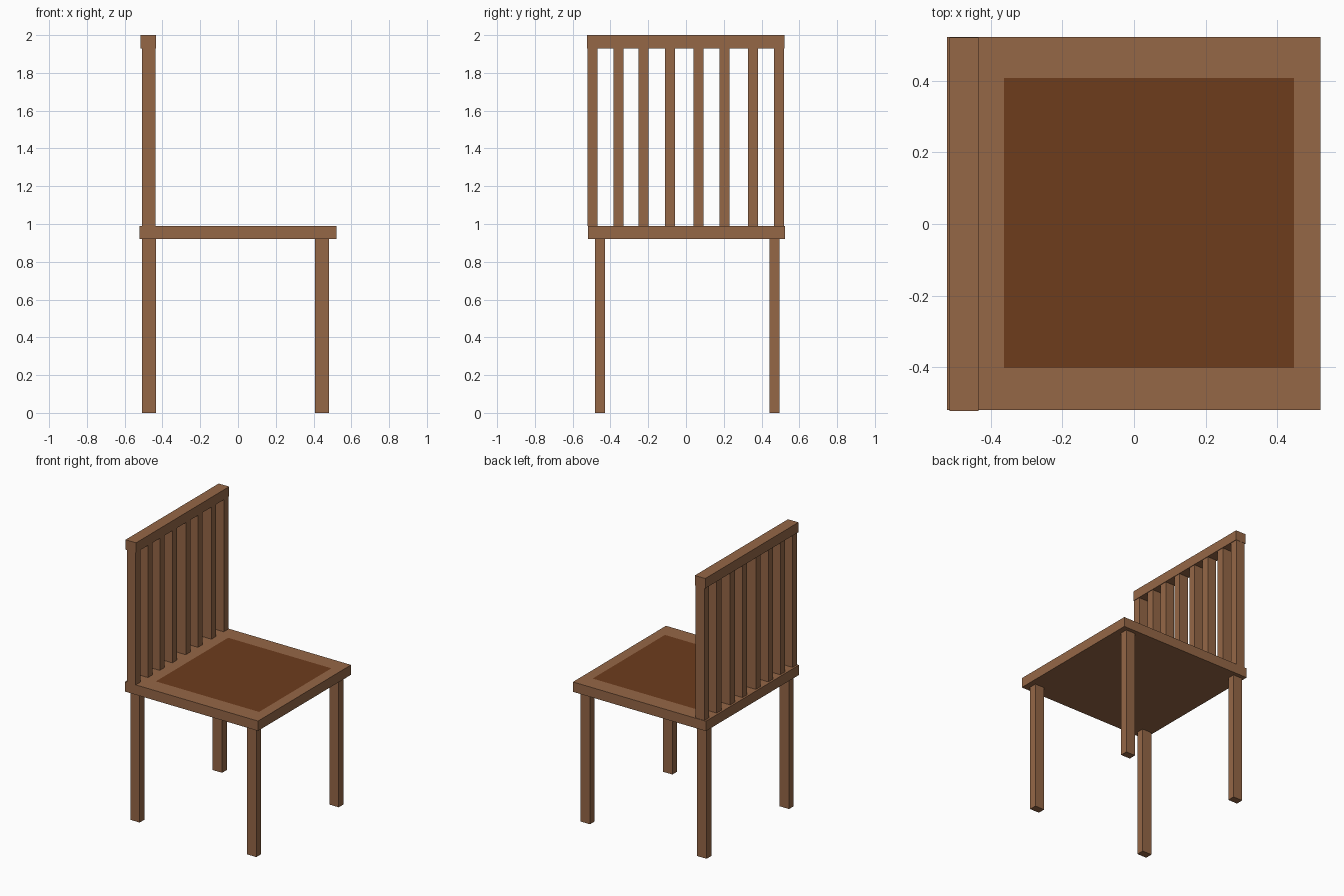
import bpy, bmesh

if "Cube" in bpy.data.objects:
    bpy.data.objects.remove(bpy.data.objects["Cube"])


def material(name, rgb):
    m = bpy.data.materials.new(name)
    m.diffuse_color = (*rgb, 1)
    m.use_nodes = True
    m.node_tree.nodes["Principled BSDF"].inputs["Base Color"].default_value = m.diffuse_color
    return m


wood = material("light_wood", (0.30, 0.135, 0.062))
dark = material("dark_panel", (0.155, 0.045, 0.012))


def box(name, x, y, z):
    """Box from (min, max) ranges on each axis."""
    bm = bmesh.new()
    bmesh.ops.create_cube(bm, size=1)
    for v in bm.verts:
        v.co = [r[1] if c > 0 else r[0] for c, r in zip(v.co, (x, y, z))]
    mesh = bpy.data.meshes.new(name)
    bm.to_mesh(mesh)
    bm.free()
    mesh.materials.append(wood)
    ob = bpy.data.objects.new(name, mesh)
    bpy.context.collection.objects.link(ob)
    return ob


SEAT_BOTTOM, SEAT_TOP, RAIL_BOTTOM = 0.92, 0.99, 1.93

# Seat, with a flush dark panel inset in its top face
seat = box("seat", (-0.522, 0.521), (-0.52, 0.523), (SEAT_BOTTOM, SEAT_TOP))
seat.data.materials.append(dark)
bm = bmesh.new()
bm.from_mesh(seat.data)
top = max(bm.faces, key=lambda f: f.calc_center_median().z)
bmesh.ops.inset_region(bm, faces=[top], thickness=0.1)
top.material_index = 1
for v in top.verts:
    v.co.x = 0.447 if v.co.x > 0 else -0.363
    v.co.y = 0.408 if v.co.y > 0 else -0.402
bm.to_mesh(seat.data)
bm.free()

# Four legs
for x_name, x in (("back", -0.508), ("front", 0.407)):
    for y_name, y in (("right", -0.482), ("left", 0.442)):
        box(f"{x_name}_{y_name}_leg", (x, x + 0.074), (y, y + 0.053),
            (0, SEAT_BOTTOM))

# Backrest slats, slightly uneven in spacing
for i, y in enumerate((-0.521, -0.384, -0.251, -0.111,
                       0.04, 0.177, 0.328, 0.466)):
    box(f"back_slat_{i + 1}", (-0.508, -0.438), (y, y + 0.053),
        (SEAT_TOP, RAIL_BOTTOM))

# Top rail of the backrest
box("top_rail", (-0.516, -0.434), (-0.523, 0.521), (RAIL_BOTTOM, 2.0))
